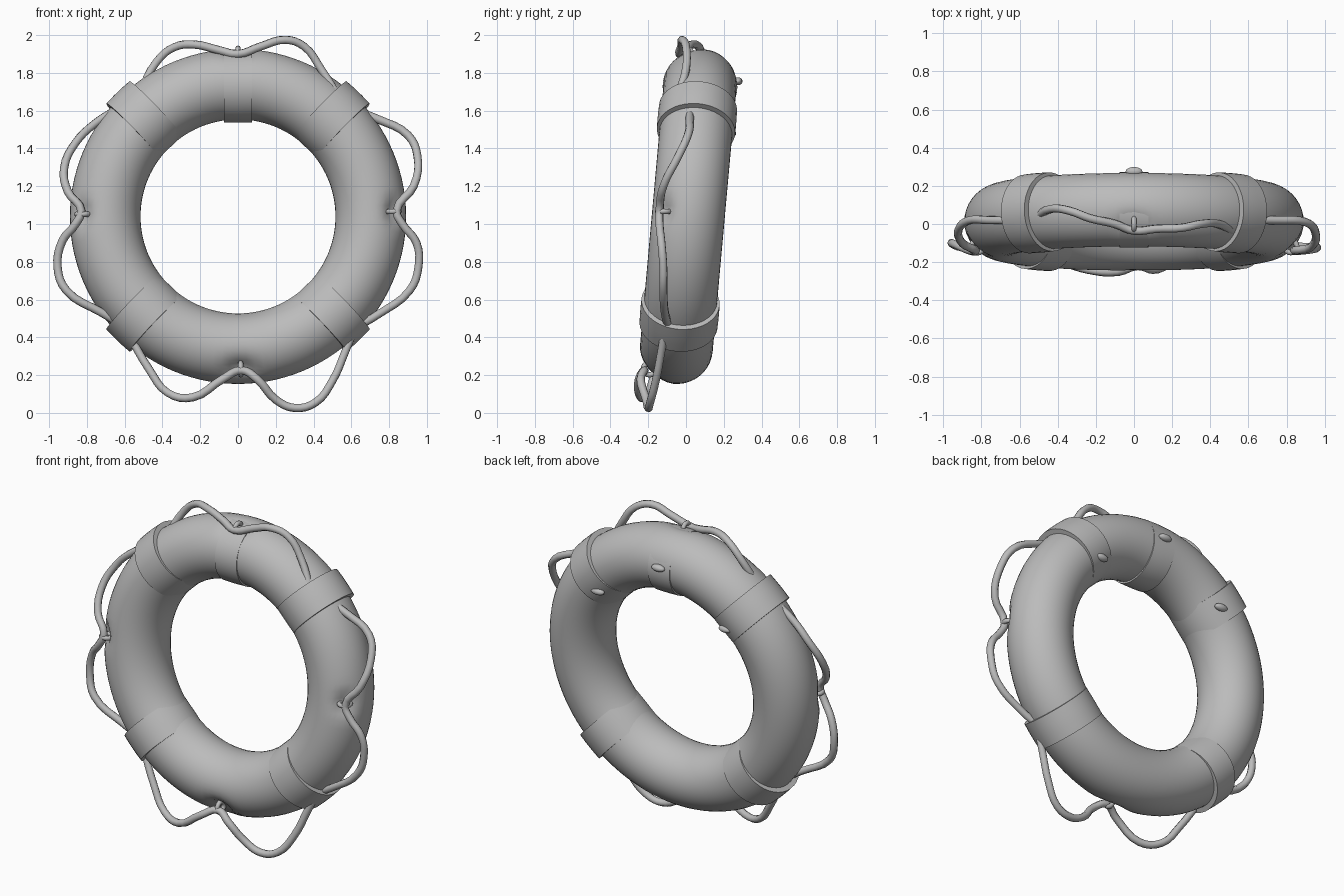
import bpy, bmesh, math
from mathutils import Vector

if "Cube" in bpy.data.objects:
    bpy.data.objects.remove(bpy.data.objects["Cube"])

R, RR, RY = 0.703, 0.187, 0.193      # ring radius, tube radii (radial / depth)
TILT, CZ, CY = 0.09, 1.04, 0.012     # backward lean and centre

grey = bpy.data.materials.new("plain_grey")
grey.diffuse_color = (0.5, 0.5, 0.5, 1)
grey.use_nodes = True
grey.node_tree.nodes["Principled BSDF"].inputs["Base Color"].default_value = grey.diffuse_color


def point(theta, phi, off=0.0, along=0.0):
    """Point on the leaning tube; along shifts it straight along the tangent."""
    rho = R + (RR + off) * math.cos(phi)
    y = (RY + off) * math.sin(phi)
    x = rho * math.cos(theta) - along * math.sin(theta)
    z = rho * math.sin(theta) + along * math.cos(theta)
    return Vector((x, CY + y * math.cos(TILT) + z * math.sin(TILT),
                   CZ + z * math.cos(TILT) - y * math.sin(TILT)))


def finish(ob, angle=40):
    ob.data.materials.clear()
    ob.data.materials.append(grey)
    bpy.ops.object.select_all(action='DESELECT')
    ob.select_set(True)
    bpy.context.view_layer.objects.active = ob
    bpy.ops.object.shade_smooth_by_angle(angle=math.radians(angle))


def loft(name, rows, closed):
    """Skin closed cross-section loops into a mesh object."""
    bm = bmesh.new()
    loops = [[bm.verts.new(p) for p in row] for row in rows]
    n, m = len(loops), len(loops[0])
    for i in range(n if closed else n - 1):
        a, b = loops[i], loops[(i + 1) % n]
        for j in range(m):
            k = (j + 1) % m
            bm.faces.new((a[j], a[k], b[k], b[j]))
    bmesh.ops.recalc_face_normals(bm, faces=bm.faces)
    me = bpy.data.meshes.new(name)
    bm.to_mesh(me)
    bm.free()
    ob = bpy.data.objects.new(name, me)
    bpy.context.collection.objects.link(ob)
    finish(ob)
    return ob


# Rope anchors on the ring: (theta, phi, dent depth, dent size)
D = math.radians
anchors = [(D(1), D(-47), 0.04, 0.055), (D(90), D(-30), 0.035, 0.06),
           (D(180), D(-47), 0.04, 0.055), (D(271), D(-47), 0.045, 0.075)]

# Main ring with small pockets pressed in at the anchors
NT, NP = 112, 40
rows = []
for i in range(NT):
    t = 2 * math.pi * i / NT
    row = []
    for j in range(NP):
        f = 2 * math.pi * j / NP
        p = point(t, f)
        off = sum(-d * math.exp(-((p - point(at, af)).length / s) ** 2)
                  for at, af, d, s in anchors)
        row.append(point(t, f, off))
    rows.append(row)
loft("ring", rows, True)


# Straps wrapped around the tube
def strap(name, theta, half, base, outer):
    rows = []
    for a, lift in ((-half, -1), (-half, 1), (-half * .33, 1.1),
                    (half * .33, 1.1), (half, 1), (half, -1)):
        row = []
        for j in range(NP):
            f = 2 * math.pi * j / NP
            off = base + outer * math.cos(f)
            row.append(point(theta, f, off * lift if lift > 0 else -0.03, a))
        rows.append(row)
    loft(name, rows, False)


for label, deg in (("upper_right", 46), ("upper_left", 134),
                   ("lower_left", 226), ("lower_right", 314)):
    strap("strap_" + label, D(deg), 0.085, 0.014, 0.012)
strap("strap_top", D(90), 0.075, 0.004, -0.012)

# Grab rope: one strand between each pair of neighbouring straps
strands = {
    "rope_top": [(-.52, .03, 1.69), (-.43, .08, 1.86), (-.34, .07, 1.935),
                 (-.23, .03, 1.95), (-.1, 0, 1.92), (0, -.035, 1.90),
                 (.12, -.025, 1.94), (.25, -.02, 1.975), (.35, 0, 1.94),
                 (.44, 0, 1.82), (.54, -.05, 1.66)],
    "rope_right": [(.62, .02, 1.60), (.74, .02, 1.555), (.90, .01, 1.47),
                   (.95, -.04, 1.36), (.93, -.12, 1.20), (.84, -.14, 1.07),
                   (.87, -.14, 1.0), (.945, -.13, .90), (.955, -.12, .77),
                   (.91, -.12, .65), (.74, -.11, .52), (.62, -.09, .45)],
    "rope_bottom": [(.62, -.11, .45), (.57, -.13, .33), (.50, -.16, .17),
                    (.41, -.19, .055), (.30, -.20, .026), (.20, -.21, .07),
                    (.10, -.24, .18), (.02, -.22, .225), (-.08, -.25, .18),
                    (-.24, -.24, .082), (-.37, -.2, .105), (-.47, -.16, .23),
                    (-.58, -.11, .42)],
    "rope_left": [(-.60, -.09, .46), (-.72, -.11, .53), (-.91, -.12, .65),
                  (-.955, -.1, .77), (-.93, -.11, .91), (-.86, -.14, 1.0),
                  (-.83, -.14, 1.07), (-.90, -.1, 1.17), (-.92, -.03, 1.30),
                  (-.86, .02, 1.43), (-.76, .02, 1.53), (-.62, .02, 1.62)],
}
for name, pts in strands.items():
    cu = bpy.data.curves.new(name, 'CURVE')
    cu.dimensions = '3D'
    cu.bevel_depth, cu.bevel_resolution, cu.resolution_u = 0.022, 2, 4
    cu.use_fill_caps = True
    sp = cu.splines.new('BEZIER')
    sp.bezier_points.add(len(pts) - 1)
    for bp, p in zip(sp.bezier_points, pts):
        bp.co = p
        bp.handle_left_type = bp.handle_right_type = 'AUTO'
    ob = bpy.data.objects.new(name, cu)
    bpy.context.collection.objects.link(ob)
    bpy.ops.object.select_all(action='DESELECT')
    ob.select_set(True)
    bpy.context.view_layer.objects.active = ob
    bpy.ops.object.convert(target='MESH')
    finish(bpy.context.object, 60)

# Lashing loops holding the rope in each pocket
for i, (t, f, d, s) in enumerate(anchors):
    n = point(t, f, 0.1) - point(t, f)
    bpy.ops.mesh.primitive_torus_add(
        major_radius=0.032, minor_radius=0.014, major_segments=16,
        minor_segments=8, location=point(t, f, -0.012))
    ob = bpy.context.object
    ob.name = "lashing_%d" % (i + 1)
    tangent = Vector((-math.sin(t), 0, math.cos(t)))
    ob.rotation_euler = tangent.to_track_quat('Z', 'Y').to_euler()
    finish(ob, 60)

# Small fastening tabs on the back of the upper straps
for i, (deg, phi) in enumerate(((46, 110), (90, 80), (134, 110))):
    bpy.ops.mesh.primitive_uv_sphere_add(
        segments=12, ring_count=8, radius=0.03,
        location=point(D(deg), D(phi), 0.008))
    ob = bpy.context.object
    ob.name = "back_tab_%d" % (i + 1)
    ob.scale = (1.5, 0.8, 0.7)
    finish(ob, 60)
